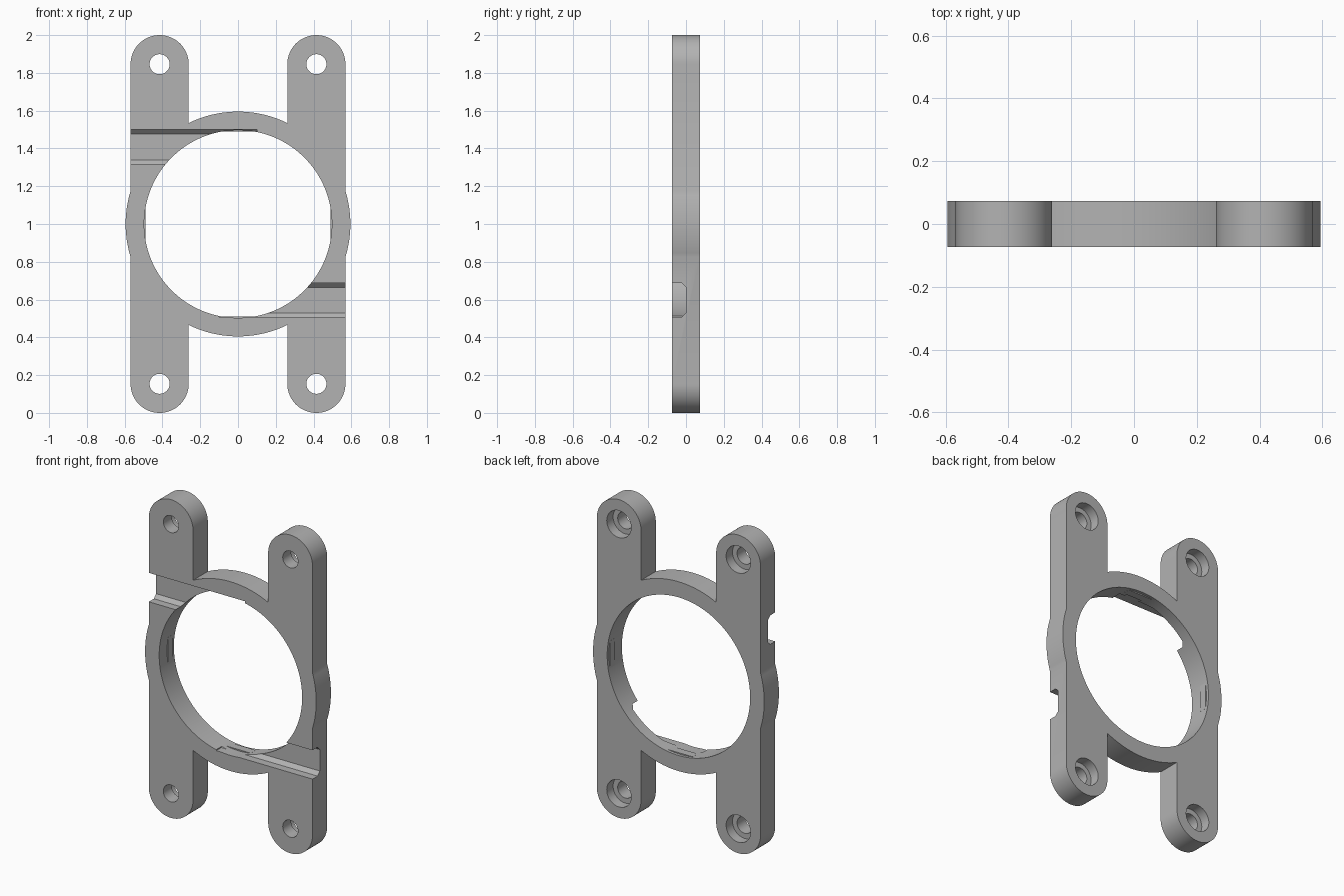
import bpy, bmesh, math

cube = bpy.data.objects.get("Cube")
if cube:
    bpy.data.objects.remove(cube, do_unlink=True)

grey = bpy.data.materials.new("mid grey")
grey.use_nodes = True
colour = (0.45, 0.45, 0.45, 1)
grey.diffuse_color = colour
grey.node_tree.nodes["Principled BSDF"].inputs["Base Color"].default_value = colour

HALF = 0.073      # half thickness
BORE = 0.497
ARM_X, ARM_R = 0.415, 0.154


def prism(name, outline, start, end, along="y"):
    """Extrude an outline: (x, z) points along y, or (y, z) points along x."""
    def place(p, t):
        return (p[0], t, p[1]) if along == "y" else (t, p[0], p[1])
    bm = bmesh.new()
    face = bm.faces.new([bm.verts.new(place(p, start)) for p in outline])
    out = bmesh.ops.extrude_face_region(bm, geom=[face])
    verts = [g for g in out["geom"] if isinstance(g, bmesh.types.BMVert)]
    shift = (0, end - start, 0) if along == "y" else (end - start, 0, 0)
    bmesh.ops.translate(bm, verts=verts, vec=shift)
    bmesh.ops.recalc_face_normals(bm, faces=bm.faces)
    mesh = bpy.data.meshes.new(name)
    bm.to_mesh(mesh)
    bm.free()
    mesh.materials.append(grey)
    obj = bpy.data.objects.new(name, mesh)
    bpy.context.collection.objects.link(obj)
    return obj


def arc(cx, cz, r, a0=0, a1=360, n=96):
    count = n if a1 - a0 >= 360 else n + 1
    angles = [math.radians(a0 + (a1 - a0) * i / n) for i in range(count)]
    return [(cx + r * math.cos(a), cz + r * math.sin(a)) for a in angles]


def combine(target, tool, operation):
    mod = target.modifiers.new(tool.name, "BOOLEAN")
    mod.operation, mod.solver, mod.object = operation, "EXACT", tool
    bpy.context.view_layer.objects.active = target
    bpy.ops.object.modifier_apply(modifier=mod.name)
    bpy.data.objects.remove(tool, do_unlink=True)


# Ring with two round-ended arms
bracket = prism("ring_bracket", arc(0, 1, 0.595, n=144), -HALF, HALF)
for x in (-ARM_X, ARM_X):
    outline = (arc(x, 2 - ARM_R, ARM_R, 0, 180, 40)
               + arc(x, ARM_R, ARM_R, 180, 360, 40))
    combine(bracket, prism("arm", outline, -HALF, HALF), "UNION")

# Central bore
combine(bracket, prism("bore", arc(0, 1, BORE, n=144), -0.2, 0.2), "DIFFERENCE")

# Screw holes, counterbored from the back
for x in (-ARM_X, ARM_X):
    for z in (ARM_R, 2 - ARM_R):
        combine(bracket, prism("screw_hole", arc(x, z, 0.053, n=48), -0.2, 0.2),
                "DIFFERENCE")
        combine(bracket, prism("counterbore", arc(x, z, 0.085, n=48), 0.01, 0.2),
                "DIFFERENCE")

# Front cable grooves with bevelled floors, one per side
for low, high, x0, x1 in ((1.317, 1.499, -0.7, 0.1), (0.507, 0.688, -0.1, 0.7)):
    c = 0.023
    profile = [(-0.2, low), (-c, low), (0, low + c),
               (0, high - c), (-c, high), (-0.2, high)]
    combine(bracket, prism("groove", profile, x0, x1, "x"), "DIFFERENCE")

# Flat grip pads on the four sides of the bore
for k in range(4):
    a = math.radians(90 * k)
    corners = [(0.489, -0.085), (0.53, -0.085), (0.53, 0.085), (0.489, 0.085)]
    outline = [(u * math.cos(a) - v * math.sin(a),
                1 + u * math.sin(a) + v * math.cos(a)) for u, v in corners]
    combine(bracket, prism("grip_pad", outline, 0.005, 0.055), "UNION")

bpy.ops.object.select_all(action="DESELECT")
bracket.select_set(True)
bpy.context.view_layer.objects.active = bracket
bpy.ops.object.shade_smooth_by_angle(angle=math.radians(20))
